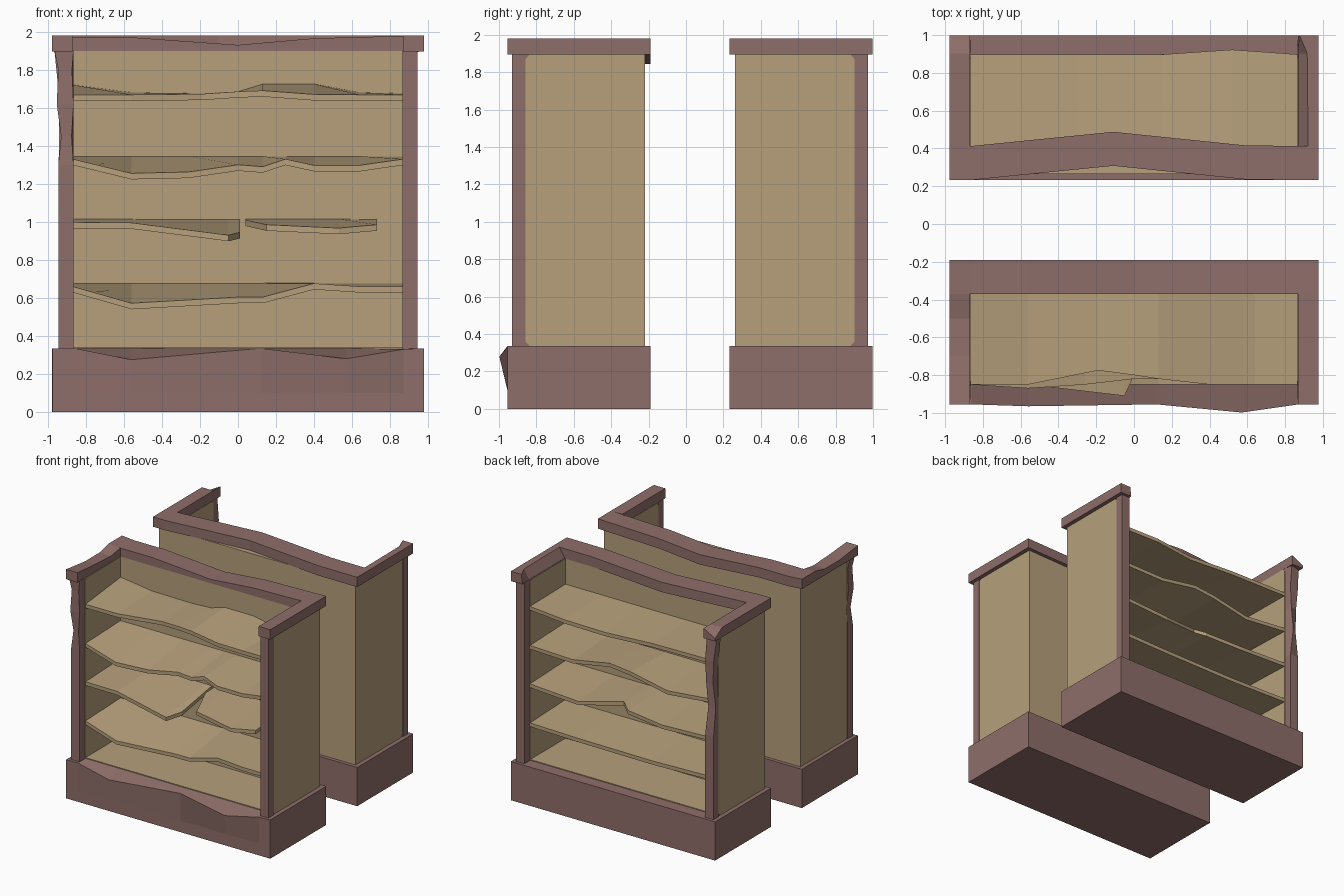
import bpy, bmesh

def material(name, rgb):
    m = bpy.data.materials.new(name)
    m.diffuse_color = (*rgb, 1)
    return m

BROWN = material("brown_trim", (0.275, 0.158, 0.144))
TAN = material("tan_wood", (0.472, 0.350, 0.200))

def front(y):
    return y

def rear(y):
    # the second case stands back to back with the first
    return 0.043 - y

def loft(name, rings, mat, side):
    """Skin matching cross-section rings into a closed solid."""
    bm = bmesh.new()
    vs = [[bm.verts.new((x, side(y), z)) for x, y, z in r] for r in rings]
    n = len(vs[0])
    for a, b in zip(vs, vs[1:]):
        for i in range(n):
            j = (i + 1) % n
            bm.faces.new((a[i], a[j], b[j], b[i]))
    bm.faces.new(vs[0])
    bm.faces.new(vs[-1])
    bmesh.ops.recalc_face_normals(bm, faces=bm.faces)
    me = bpy.data.meshes.new(name)
    bm.to_mesh(me)
    bm.free()
    me.materials.append(mat)
    ob = bpy.data.objects.new(name, me)
    bpy.context.collection.objects.link(ob)
    return ob

def box(name, x0, x1, y0, y1, z0, z1, mat, side):
    return loft(name, [[(x, y0, z0), (x, y1, z0), (x, y1, z1), (x, y0, z1)]
                       for x in (x0, x1)], mat, side)

def shelf(name, cols, side, t=0.032):
    """Warped board; each column is x, front y, front z, back z."""
    loft(name, [[(x, -0.36, zb - t), (x, -0.36, zb), (x, yf, zf), (x, yf, zf - t)]
                for x, yf, zf, zb in cols], TAN, side)

def plinth(name, cols, side):
    """Base block; each column is x, front y, lip height."""
    loft(name, [[(x, -0.19, 0), (x, -0.19, 0.335), (x, -0.85, 0.335),
                 (x, y, z), (x, -0.955, 0.10), (x, -0.955, 0)]
                for x, y, z in cols], BROWN, side)
    box(name + "_floor", -0.87, 0.87, -0.85, -0.36, 0.33, 0.342, TAN, side)

def carcass(name, side, left_wear):
    # side walls: brown core with a chamfered tan panel showing on both faces
    for label, s in (("left", -1), ("right", 1)):
        o, i = s * 0.937, s * 0.868
        box(f"{name}_{label}_wall", o, i, -0.86, -0.225, 0.33, 1.9, BROWN, side)
        prof = [(-0.22, 0.336), (-0.835, 0.336), (-0.858, 0.36),
                (-0.858, 1.87), (-0.835, 1.895), (-0.22, 1.895)]
        loft(f"{name}_{label}_panel",
             [[(x, y, z) for y, z in prof] for x in (s * 0.941, s * 0.864)], TAN, side)
        # front post, chipped on the left
        rings = []
        for z, d, e in (left_wear if s < 0 else [(0.33, 0, 0), (1.9, 0, 0)]):
            rings.append([(s * (0.945 + d), -0.86, z), (s * 0.865, -0.86, z),
                          (s * (0.865 + e), -0.93, z), (s * (0.945 + d), -0.93 + abs(e), z)])
        loft(f"{name}_{label}_post", rings, BROWN, side)
    box(f"{name}_back_panel", -0.939, 0.939, -0.37, -0.221, 0.335, 1.897, TAN, side)

def top_rail(name, cols, side):
    """Rear bar of the top trim; column is x, y shift, drop."""
    loft(name, [[(x, -0.19 + d, 1.895 - h), (x, -0.37 + d, 1.895 - h),
                 (x, -0.37 + d, 1.98 - h), (x, -0.19 + d, 1.98 - h)]
                for x, d, h in cols], BROWN, side)

def top_arm(name, s, cols, side):
    """Side bar of the top trim; column is y, outer drop, inner drop, inner shift."""
    loft(name, [[(s * 0.977, y, 1.895), (s * 0.867, y, 1.895),
                 (s * (0.867 + d), y, 1.98 - b), (s * 0.977, y, 1.98 - a)]
                for y, a, b, d in cols], BROWN, side)

# ---- front bookcase
plinth("front_plinth", [(-0.975, -0.955, 0.335), (-0.86, -0.955, 0.335),
                        (-0.56, -0.965, 0.275), (0.12, -0.955, 0.335),
                        (0.57, -0.998, 0.28), (0.87, -0.955, 0.33),
                        (0.977, -0.955, 0.335)], front)
carcass("front", front, [(0.33, 0, 0), (1.3, 0, 0), (1.45, -0.015, 0.01),
                         (1.62, 0.008, 0), (1.8, 0, 0.008), (1.9, 0.02, 0)])
top_rail("front_top_rail", [(-0.977, 0, 0), (-0.86, 0, 0.01), (-0.56, 0, 0.01),
                            (0.0, 0, 0.05), (0.4, 0, 0.015), (0.977, 0, 0)], front)
top_arm("front_top_left_arm", -1, [(-0.37, 0.0, 0.01, 0), (-0.5, 0.03, 0.03, 0),
                                   (-0.7, 0.03, 0.02, 0), (-0.955, 0, 0, 0)], front)
top_arm("front_top_right_arm", 1, [(-0.37, 0, 0, 0), (-0.955, 0, 0, 0)], front)
shelf("front_shelf_top", [(-0.868, -0.85, 1.668, 1.72), (-0.56, -0.85, 1.668, 1.68),
                          (-0.19, -0.775, 1.672, 1.675), (0.0, -0.80, 1.685, 1.685),
                          (0.13, -0.82, 1.69, 1.725), (0.4, -0.85, 1.67, 1.725),
                          (0.64, -0.85, 1.668, 1.68), (0.868, -0.85, 1.668, 1.675)], front)
shelf("front_shelf_upper", [(-0.868, -0.85, 1.33, 1.345), (-0.56, -0.87, 1.255, 1.345),
                            (-0.26, -0.85, 1.262, 1.345), (0.0, -0.82, 1.30, 1.345),
                            (0.13, -0.82, 1.29, 1.345), (0.25, -0.82, 1.33, 1.345),
                            (0.4, -0.85, 1.297, 1.345), (0.64, -0.85, 1.297, 1.345),
                            (0.868, -0.85, 1.33, 1.345)], front)
shelf("front_shelf_broken_left", [(-0.868, -0.85, 0.998, 1.015), (-0.56, -0.85, 0.995, 1.015),
                                  (-0.05, -0.91, 0.93, 1.015), (0.01, -0.78, 0.945, 1.015)], front)
shelf("front_shelf_broken_right", [(0.04, -0.50, 1.01, 1.015), (0.15, -0.78, 0.985, 1.015),
                                   (0.53, -0.85, 0.967, 1.015), (0.73, -0.80, 0.985, 1.012)], front)
shelf("front_shelf_low", [(-0.868, -0.85, 0.66, 0.677), (-0.56, -0.86, 0.572, 0.677),
                          (0.0, -0.85, 0.604, 0.677), (0.13, -0.85, 0.604, 0.677),
                          (0.4, -0.85, 0.676, 0.677), (0.64, -0.85, 0.66, 0.677),
                          (0.868, -0.85, 0.66, 0.677)], front)

# ---- rear bookcase
plinth("rear_plinth", [(-0.977, -0.955, 0.335), (0.977, -0.955, 0.335)], rear)
carcass("rear", rear, [(0.33, 0, 0), (1.05, 0, 0), (1.3, 0, 0.03), (1.5, -0.012, 0.01),
                       (1.7, 0, 0), (1.9, 0.02, 0.015)])
top_rail("rear_top_rail", [(-0.977, 0, 0), (-0.86, 0, 0), (-0.11, -0.075, 0),
                           (0.6, -0.002, 0), (0.977, 0, 0)], rear)
top_arm("rear_top_left_arm", -1, [(-0.37, 0, 0, 0), (-0.86, 0, 0, 0),
                                  (-0.955, 0.06, 0, 0)], rear)
top_arm("rear_top_right_arm", 1, [(-0.37, 0, 0, 0.055), (-0.86, 0, 0, 0.05),
                                  (-0.955, 0, 0, 0.01)], rear)
shelf("rear_shelf_top", [(-0.868, -0.855, 1.668, 1.675), (-0.3, -0.855, 1.66, 1.675),
                         (0.15, -0.855, 1.635, 1.675), (0.52, -0.88, 1.655, 1.675),
                         (0.868, -0.855, 1.668, 1.675)], rear)
shelf("rear_shelf_upper", [(-0.868, -0.855, 1.33, 1.345), (-0.45, -0.855, 1.29, 1.345),
                           (-0.1, -0.855, 1.36, 1.345), (0.1, -0.855, 1.38, 1.345),
                           (0.45, -0.86, 1.32, 1.345), (0.868, -0.855, 1.33, 1.345)], rear)
shelf("rear_shelf_middle", [(-0.868, -0.855, 0.998, 1.015), (-0.4, -0.855, 0.98, 1.015),
                            (-0.05, -0.82, 1.0, 1.015), (0.03, -0.76, 1.03, 1.015),
                            (0.4, -0.855, 0.97, 1.015), (0.868, -0.855, 0.998, 1.015)], rear)
shelf("rear_shelf_low", [(-0.868, -0.855, 0.66, 0.677), (-0.3, -0.855, 0.645, 0.677),
                         (0.4, -0.855, 0.65, 0.677), (0.868, -0.855, 0.66, 0.677)], rear)
